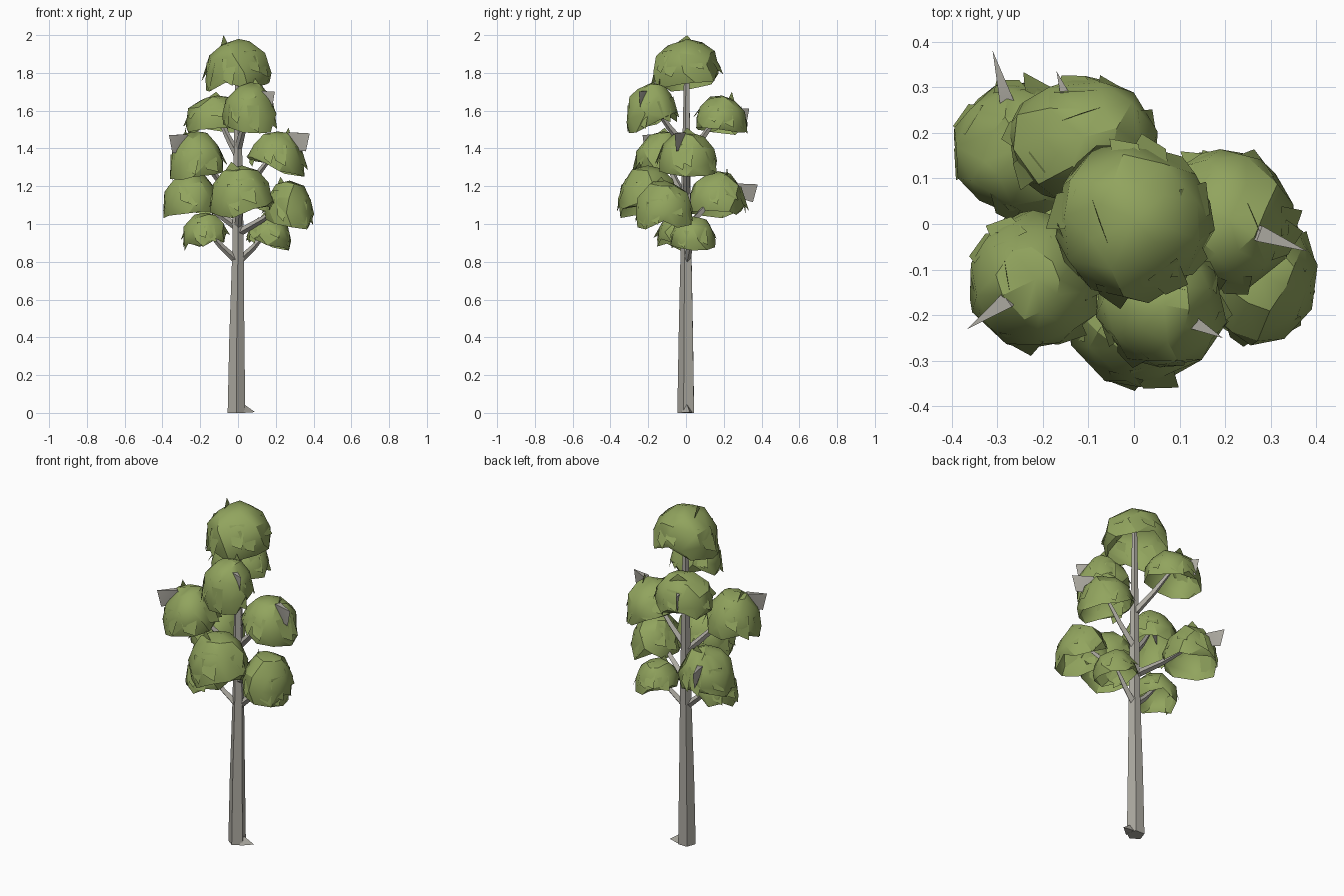
import bpy, bmesh, math, random
from mathutils import Vector

if "Cube" in bpy.data.objects:
    bpy.data.objects.remove(bpy.data.objects["Cube"])

random.seed(11)


def material(name, rgb):
    m = bpy.data.materials.new(name)
    m.diffuse_color = (*rgb, 1)
    m.use_nodes = True
    m.node_tree.nodes["Principled BSDF"].inputs["Base Color"].default_value = m.diffuse_color
    return m


LEAF = material("leaf green", (0.285, 0.372, 0.112))
BARK = material("grey bark", (0.42, 0.405, 0.36))


def finish(bm, name, mat, angle):
    me = bpy.data.meshes.new(name)
    bm.to_mesh(me)
    bm.free()
    me.materials.append(mat)
    ob = bpy.data.objects.new(name, me)
    bpy.context.collection.objects.link(ob)
    for p in me.polygons:
        p.use_smooth = True
    me.set_sharp_from_angle(angle=math.radians(angle))
    return ob


def tube(bm, points, radii, sides, spin=0.0):
    """Tapered tube along a path, with closed ends."""
    rings = []
    for i, p in enumerate(points):
        d = (points[min(i + 1, len(points) - 1)] - points[max(i - 1, 0)]).normalized()
        u = d.cross(Vector((0, 1, 0)) if abs(d.y) < 0.8 else Vector((1, 0, 0))).normalized()
        v = d.cross(u)
        rings.append([bm.verts.new(p + radii[i] * (u * math.cos(a) + v * math.sin(a)))
                      for a in (spin + math.tau * k / sides for k in range(sides))])
    for a, b in zip(rings, rings[1:]):
        for k in range(sides):
            bm.faces.new((a[k], a[(k + 1) % sides], b[(k + 1) % sides], b[k]))
    bm.faces.new(rings[0][::-1])
    bm.faces.new(rings[-1])


# Trunk with one small root toe
bm = bmesh.new()
tube(bm, [Vector(p) for p in ((-.008, .003, 0), (-.006, .003, .4), (0, .003, .85),
                              (0, .003, 1.3), (0, .005, 1.86))],
     [.049, .042, .032, .025, .014], 5, 0.3)
toe = [bm.verts.new(p) for p in ((.03, -.03, 0), (.03, .035, 0), (.09, .02, .004), (.033, .005, .045))]
for f in ((0, 2, 3), (2, 1, 3), (0, 1, 2), (1, 0, 3)):
    bm.faces.new([toe[i] for i in f])
bmesh.ops.recalc_face_normals(bm, faces=bm.faces)
finish(bm, "trunk", BARK, 30)

# Clumps: centre x, y, top z, bottom z, radius x, radius y, trunk height of branch, poking tip
CLUMPS = [
    (-.005, 0.005, 1.98, 1.70, .176, .178, None, None),
    (0.06, -.180, 1.75, 1.48, .140, .140, 1.40, (.195, -.25, 1.70)),
    (-.115, 0.185, 1.68, 1.47, .165, .140, 1.36, (-.17, .335, 1.61)),
    (0.205, 0.005, 1.49, 1.25, .150, .158, 1.15, (.38, -.06, 1.48)),
    (-.22, -.125, 1.49, 1.23, .148, .152, 1.12, (-.365, -.23, 1.47)),
    (-.25, 0.165, 1.28, 1.02, .148, .152, 0.98, (-.31, .38, 1.21)),
    (0.015, -.205, 1.31, 1.03, .163, .156, 0.98, None),
    (0.27, -.115, 1.23, 0.97, .130, .150, 0.95, None),
    (-.175, -.035, 1.06, .860, .120, .120, 0.80, None),
    (0.16, 0.035, 1.04, .860, .122, .120, 0.80, None),
]
SEG, RINGS = 9, 3


def leaf_clump(name, cx, cy, top, bottom, rx, ry):
    """Hollow dome, open towards the trunk, with a ragged rim and leaf flaps."""
    bm = bmesh.new()
    h = (top - bottom) * 0.66
    c = Vector((cx, cy, top - h))
    off = random.random()
    out = math.atan2(cy, cx) if math.hypot(cx, cy) > .05 else -2.3

    def at(t, phi, s=1.0):
        """Point on the dome; t = 1 is the rim, which lifts on the trunk side."""
        th = t * (1.58 + .15 * math.cos(phi - out))
        return c + s * Vector((rx * math.sin(th) * math.cos(phi),
                               ry * math.sin(th) * math.sin(phi), h * math.cos(th)))

    pole = bm.verts.new(at(0.03, off))
    rings = []
    for r in range(1, RINGS + 1):
        ring = []
        for k in range(SEG):
            phi = math.tau * (k + off + 0.5 * (r % 2) + random.uniform(-.2, .2)) / SEG
            ring.append(bm.verts.new(at(r / RINGS * .97 + random.uniform(-.07, .07), phi,
                                        random.uniform(.96, 1.06))))
        rings.append(ring)
    # ragged hanging rim
    rim = []
    for k in range(SEG):
        phi = math.tau * (k + off + random.uniform(-.25, .25)) / SEG
        v = at(1, phi, random.uniform(.88, 1.03))
        lift = .28 - .28 * math.cos(phi - out)
        low = bottom + (c.z - bottom) * (lift + random.choice((0, 0, .1, .5)))
        v.z = min(low, v.z - .01)
        rim.append(bm.verts.new(v))
    rings.append(rim)
    for k in range(SEG):
        bm.faces.new((pole, rings[0][k], rings[0][(k + 1) % SEG]))
    for i, (a, b) in enumerate(zip(rings, rings[1:])):
        for k in range(SEG):
            n = (k + 1) % SEG
            if i % 2 == 0:    # upper ring is offset by half a step
                bm.faces.new((a[k], b[k], b[n]))
                bm.faces.new((a[k], b[n], a[n]))
            else:
                bm.faces.new((a[k], b[k], a[n]))
                bm.faces.new((a[n], b[k], b[n]))
    # broad leaf flaps lying on the lower half
    for i in range(8):
        phi = math.tau * (i + random.random()) / 8
        t = random.uniform(.75, 1.0)
        w = random.uniform(.25, .4)
        pts = (at(t - .25, phi - w, .98), at(t + .12, phi - .15, 1.0),
               at(t + .2, phi + random.uniform(.1, .3), random.uniform(1.04, 1.15)),
               at(t - .25, phi + w, .99))
        q = [bm.verts.new(p) for p in pts]
        bm.faces.new(q[:3])
        bm.faces.new((q[0], q[2], q[3]))
    # upright leaf near the crown
    phi = random.uniform(0, math.tau)
    tip = at(.25, phi + .3, 1.0)
    tip.z = top + .02
    bm.faces.new([bm.verts.new(p) for p in (at(.38, phi - .2, .98), at(.25, phi + 1.1, .98), tip)])
    finish(bm, name, LEAF, 30)


for i, (cx, cy, top, bottom, rx, ry, start, tip) in enumerate(CLUMPS):
    leaf_clump(f"leaf_clump_{i + 1}", cx, cy, top, bottom, rx, ry)
    if start is None:
        continue
    # Branch rising from the trunk into the clump
    bm = bmesh.new()
    a = Vector((0, 0.003, start))
    end = Vector((cx, cy, bottom + (top - bottom) * .6))
    mid = a.lerp(end, .5) + Vector((0, 0, -.01))
    tube(bm, [a, mid, end], [.021, .016, .009], 4)
    # Broken twig poking through the leaves
    if tip:
        t = Vector(tip)
        back = t.lerp(end, .6)
        back.z = t.z + .005
        side = Vector((-(t - end).y, (t - end).x, 0)).normalized() * .018
        low = t.lerp(end, .12)
        low.z = t.z - .095
        q = [bm.verts.new(p) for p in (t, back + side, back - side, low, end)]
        for f in ((0, 1, 2), (0, 3, 1), (0, 2, 3), (1, 3, 4), (3, 2, 4), (2, 1, 4)):
            bm.faces.new([q[j] for j in f])
    bmesh.ops.recalc_face_normals(bm, faces=bm.faces)
    finish(bm, f"branch_{i + 1}", BARK, 30)
